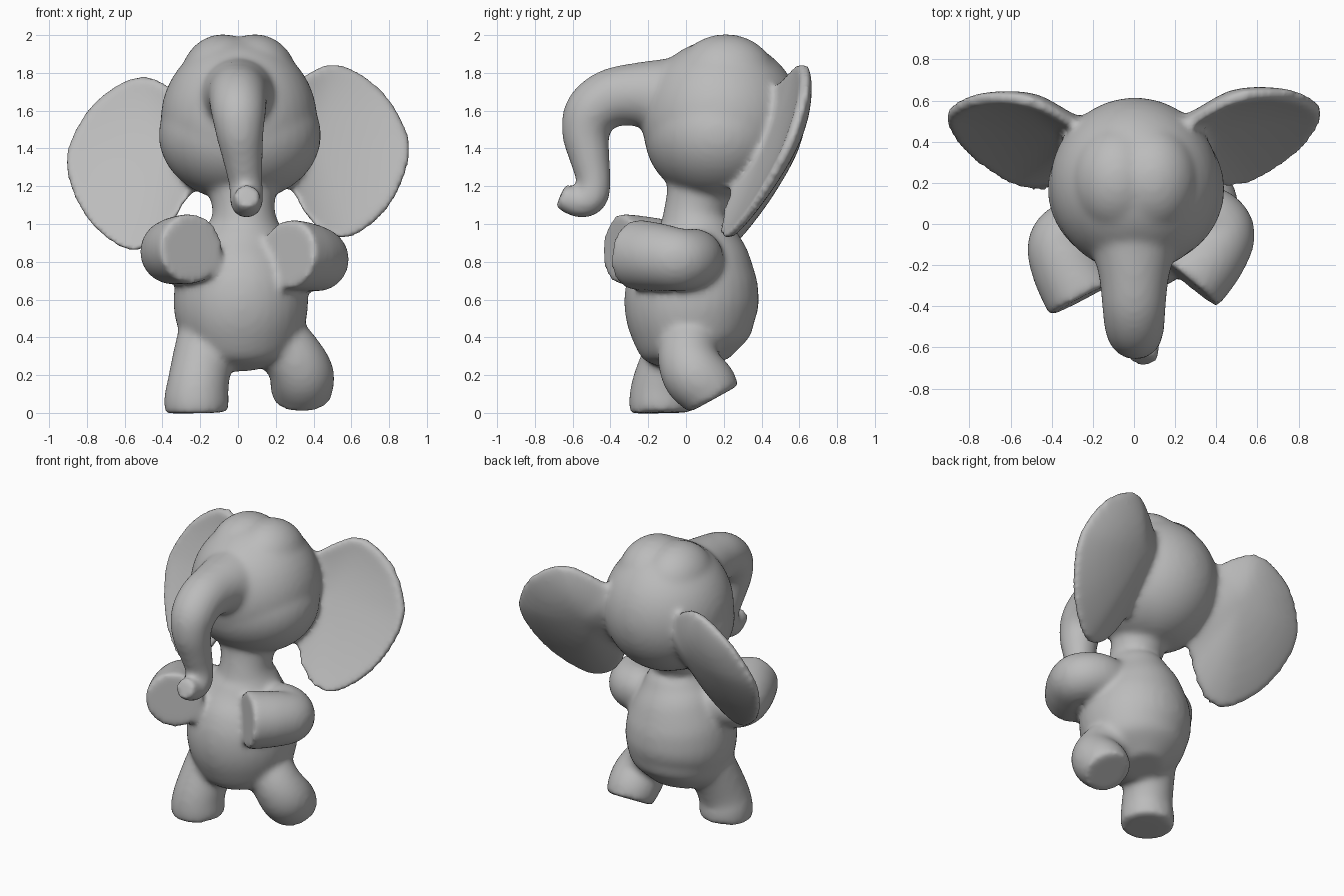
import bpy, bmesh, math
from mathutils import Vector, Matrix

if "Cube" in bpy.data.objects:
    bpy.data.objects.remove(bpy.data.objects["Cube"], do_unlink=True)

grey = bpy.data.materials.new("elephant_grey")
grey.use_nodes = True
grey.diffuse_color = (0.5, 0.5, 0.5, 1)
grey.node_tree.nodes["Principled BSDF"].inputs["Base Color"].default_value = grey.diffuse_color

bm = bmesh.new()  # every part is added here, then fused into one skin


def spline(points, steps, closed=False):
    """Catmull-Rom curve through points of any size."""
    pts = [Vector(p) for p in points]
    n = len(pts)
    pick = (lambda i: pts[i % n]) if closed else (lambda i: pts[max(0, min(n - 1, i))])
    out = []
    for i in range(n if closed else n - 1):
        a, b, c, d = (pick(i + k) for k in (-1, 0, 1, 2))
        for s in range(steps):
            t = s / steps
            out.append((b * 2 + (c - a) * t + (a * 2 - b * 5 + c * 4 - d) * t**2
                        + (b * 3 - a - c * 3 + d) * t**3) / 2)
    return out if closed else out + [pts[-1]]


def bridge(rings):
    """Skin a list of equally long vertex rings."""
    faces = []
    for r, s in zip(rings, rings[1:]):
        n = len(r)
        faces += [bm.faces.new((r[i], r[(i + 1) % n], s[(i + 1) % n], s[i])) for i in range(n)]
    return faces


def tube(points, sides=32):
    """Round limb through (x, y, z, radius) points with flat ends."""
    path = spline(points, 6)
    pos = [p.to_3d() for p in path]
    rings, old, side = [], None, None
    for i, p in enumerate(pos):
        t = (pos[min(i + 1, len(pos) - 1)] - pos[max(i - 1, 0)]).normalized()
        side = old.rotation_difference(t) @ side if old else t.orthogonal().normalized()
        old, up = t, t.cross(side)
        ring = []
        for k in range(sides):
            a = math.tau * k / sides
            ring.append(bm.verts.new(p + (side * math.cos(a) + up * math.sin(a)) * path[i].w))
        rings.append(ring)
    faces = bridge(rings) + [bm.faces.new(rings[0]), bm.faces.new(rings[-1])]
    bmesh.ops.recalc_face_normals(bm, faces=faces)


def ball(center, radii):
    m = Matrix.Translation(center) @ Matrix.Diagonal((*radii, 1))
    bmesh.ops.create_uvsphere(bm, u_segments=40, v_segments=24, radius=1, matrix=m)


def ear(side, shift):
    """Leaning dish: hollow front with a crisp rim, thick back swelling towards the skull."""
    outline = [(0.12, 1.64), (0.25, 1.72), (0.37, 1.80), (0.49, 1.85), (0.63, 1.81),
               (0.78, 1.69), (0.88, 1.53), (0.915, 1.39), (0.87, 1.21), (0.76, 1.04),
               (0.59, 0.925), (0.45, 0.955), (0.35, 1.06), (0.28, 1.18), (0.18, 1.30),
               (0.10, 1.46)]
    rim = spline(outline, 5, closed=True)
    mid = Vector((0.42, 1.47))

    def point(p, depth):
        y = -0.395 + 0.3 * p.x + 0.45 * p.y + depth
        return bm.verts.new(Vector((side * p.x, y, p.y)) + Vector(shift))

    scales = [0.1, 0.25, 0.4, 0.55, 0.7, 0.82, 0.92, 1]
    front = [[point(mid.lerp(p, s * 0.985), 0.06 * (1 - s * s)) for p in rim] for s in scales]
    back = [[point(mid.lerp(p, s), 0.05 + 0.14 * (1 - s * s)) for p in rim]
            for s in reversed(scales)]
    faces = bridge(front + back) + [bm.faces.new(front[0]), bm.faces.new(back[-1])]
    bmesh.ops.recalc_face_normals(bm, faces=faces)


# Torso and neck
tube([(0.01, 0.10, 0.25, 0.13), (0.01, 0.075, 0.34, 0.28), (0.015, 0.045, 0.45, 0.335),
      (0.015, 0.03, 0.58, 0.357), (0.015, 0.04, 0.72, 0.34), (0.02, 0.05, 0.85, 0.285),
      (0.03, 0.05, 0.97, 0.21), (0.03, 0.05, 1.07, 0.165), (0.02, 0.10, 1.25, 0.2)])

# Head: skull, cheeks and twin crown bumps
ball((0.005, 0.19, 1.55), (0.415, 0.425, 0.43))
ball((0.01, 0.17, 1.47), (0.43, 0.39, 0.35))
for x in (-0.08, 0.09):
    ball((x, 0.21, 1.765), (0.225, 0.27, 0.24))

# Trunk, curling forward at the tip
tube([(0, 0.08, 1.63, 0.28), (0, -0.08, 1.665, 0.222), (0, -0.25, 1.685, 0.172),
      (0, -0.40, 1.665, 0.155), (0.003, -0.50, 1.59, 0.145), (0.01, -0.53, 1.48, 0.127),
      (0.025, -0.51, 1.35, 0.107), (0.04, -0.487, 1.22, 0.09), (0.045, -0.505, 1.14, 0.09),
      (0.045, -0.57, 1.115, 0.082), (0.05, -0.665, 1.15, 0.068)])

# Arms bent forward with flat hands
tube([(0.10, 0.04, 0.82, 0.12), (0.31, 0.045, 0.82, 0.155), (0.42, -0.03, 0.81, 0.166),
      (0.37, -0.15, 0.825, 0.18), (0.263, -0.283, 0.84, 0.188)])
tube([(-0.10, -0.02, 0.82, 0.12), (-0.25, -0.02, 0.85, 0.15), (-0.345, -0.09, 0.85, 0.168),
      (-0.32, -0.21, 0.86, 0.18), (-0.245, -0.36, 0.87, 0.187)])

# Standing right leg and striding left leg
tube([(-0.13, 0.02, 0.48, 0.17), (-0.18, -0.06, 0.32, 0.16), (-0.21, -0.12, 0.16, 0.163),
      (-0.22, -0.13, 0.07, 0.172), (-0.22, -0.13, 0.0, 0.168)])
tube([(0.14, 0.04, 0.46, 0.17), (0.28, 0.01, 0.31, 0.16), (0.335, 0.04, 0.21, 0.17),
      (0.338, 0.105, 0.14, 0.167), (0.338, 0.145, 0.072, 0.152)])

# Ears
ear(1, (0, 0, 0))
ear(-1, (0, -0.02, -0.065))

mesh = bpy.data.meshes.new("elephant_skin")
bm.to_mesh(mesh)
bm.free()
mesh.materials.append(grey)
skin = bpy.data.objects.new("elephant_skin", mesh)
bpy.context.collection.objects.link(skin)

# Fuse the parts and soften the joints
fuse = skin.modifiers.new("fuse", "REMESH")
fuse.mode = "VOXEL"
fuse.voxel_size = 0.018
fuse.use_smooth_shade = True
soften = skin.modifiers.new("soften", "SMOOTH")
soften.factor = 0.5
soften.iterations = 13
